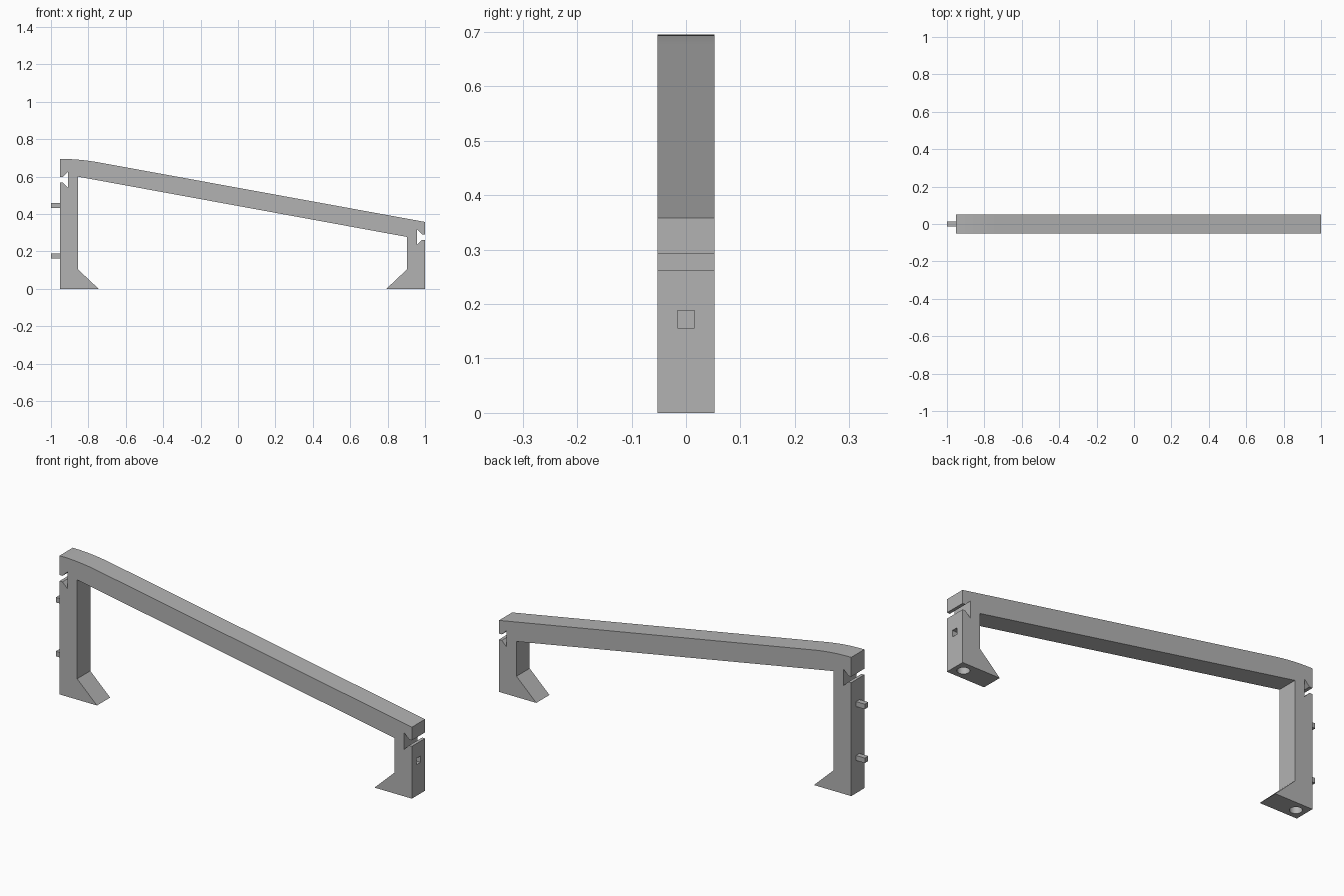
import bpy
import bmesh
from math import pi
from mathutils import Matrix

if "Cube" in bpy.data.objects:
    bpy.data.objects.remove(bpy.data.objects["Cube"], do_unlink=True)

DEPTH = 0.052          # half thickness of the frame
LEFT, RIGHT = -0.952, 1.0
POST = 0.097           # post width

grey = bpy.data.materials.new("plain grey")
grey.use_nodes = True
colour = (0.45, 0.45, 0.45, 1)
grey.diffuse_color = colour
grey.node_tree.nodes["Principled BSDF"].inputs["Base Color"].default_value = colour


def add_object(name, bm):
    bmesh.ops.recalc_face_normals(bm, faces=bm.faces)
    mesh = bpy.data.meshes.new(name)
    bm.to_mesh(mesh)
    bm.free()
    mesh.materials.append(grey)
    obj = bpy.data.objects.new(name, mesh)
    bpy.context.collection.objects.link(obj)
    return obj


def box(name, centre, size):
    bm = bmesh.new()
    bmesh.ops.create_cube(bm, size=1)
    bmesh.ops.scale(bm, vec=size, verts=bm.verts)
    bmesh.ops.translate(bm, vec=centre, verts=bm.verts)
    return add_object(name, bm)


def cut(target, cutter):
    mod = target.modifiers.new("cut", "BOOLEAN")
    mod.operation = "DIFFERENCE"
    mod.solver = "EXACT"
    mod.object = cutter
    bpy.context.view_layer.objects.active = target
    bpy.ops.object.modifier_apply(modifier=mod.name)
    bpy.data.objects.remove(cutter, do_unlink=True)


def dovetail(x, z, inward):
    """Notch outline from its lower lip to its upper lip."""
    lower = [(0, -0.015), (0.016, -0.015), (0.043, -0.042)]
    upper = [(d, -h) for d, h in reversed(lower)]
    return [(x + inward * d, z + h) for d, h in lower + upper]


# Side profile: feet, posts, dovetail notches and sloping beam
bend, steps = 0.212, 10
curve = [(LEFT + bend * i / steps, 0.695 - 0.0195 * (i / steps) ** 2)
         for i in range(steps + 1)]
profile = [(LEFT, 0)]
profile += dovetail(LEFT, 0.583, 1)
profile += curve
profile += [(RIGHT, 0.358)]
profile += reversed(dovetail(RIGHT, 0.277, -1))
profile += [(RIGHT, 0), (0.793, 0), (RIGHT - POST, 0.104), (RIGHT - POST, 0.278),
            (LEFT + POST, 0.6), (LEFT + POST, 0.104), (-0.745, 0)]

bm = bmesh.new()
face = bm.faces.new([bm.verts.new((x, -DEPTH, z)) for x, z in profile])
side = bmesh.ops.extrude_face_region(bm, geom=[face])["geom"]
bmesh.ops.translate(bm, vec=(0, 2 * DEPTH, 0),
                    verts=[v for v in side if isinstance(v, bmesh.types.BMVert)])
frame = add_object("sloping_frame", bm)

# Round sockets under the feet
for x in (LEFT + POST / 2, RIGHT - POST / 2):
    bm = bmesh.new()
    bmesh.ops.create_cone(bm, cap_ends=True, segments=32, radius1=0.028,
                          radius2=0.028, depth=0.2, matrix=Matrix.Translation((x, 0, 0)))
    cut(frame, add_object("foot_socket_cutter", bm))

# Square socket in the short post
cut(frame, box("peg_socket_cutter", (RIGHT, 0, 0.172), (0.11, 0.032, 0.032)))

bpy.ops.object.select_all(action="DESELECT")
frame.select_set(True)
bpy.context.view_layer.objects.active = frame
bpy.ops.object.shade_smooth_by_angle(angle=pi / 9)

# Square pegs on the tall post
for name, z in (("lower_peg", 0.176), ("upper_peg", 0.446)):
    box(name, (LEFT - 0.022, 0, z), (0.052, 0.027, 0.025))
